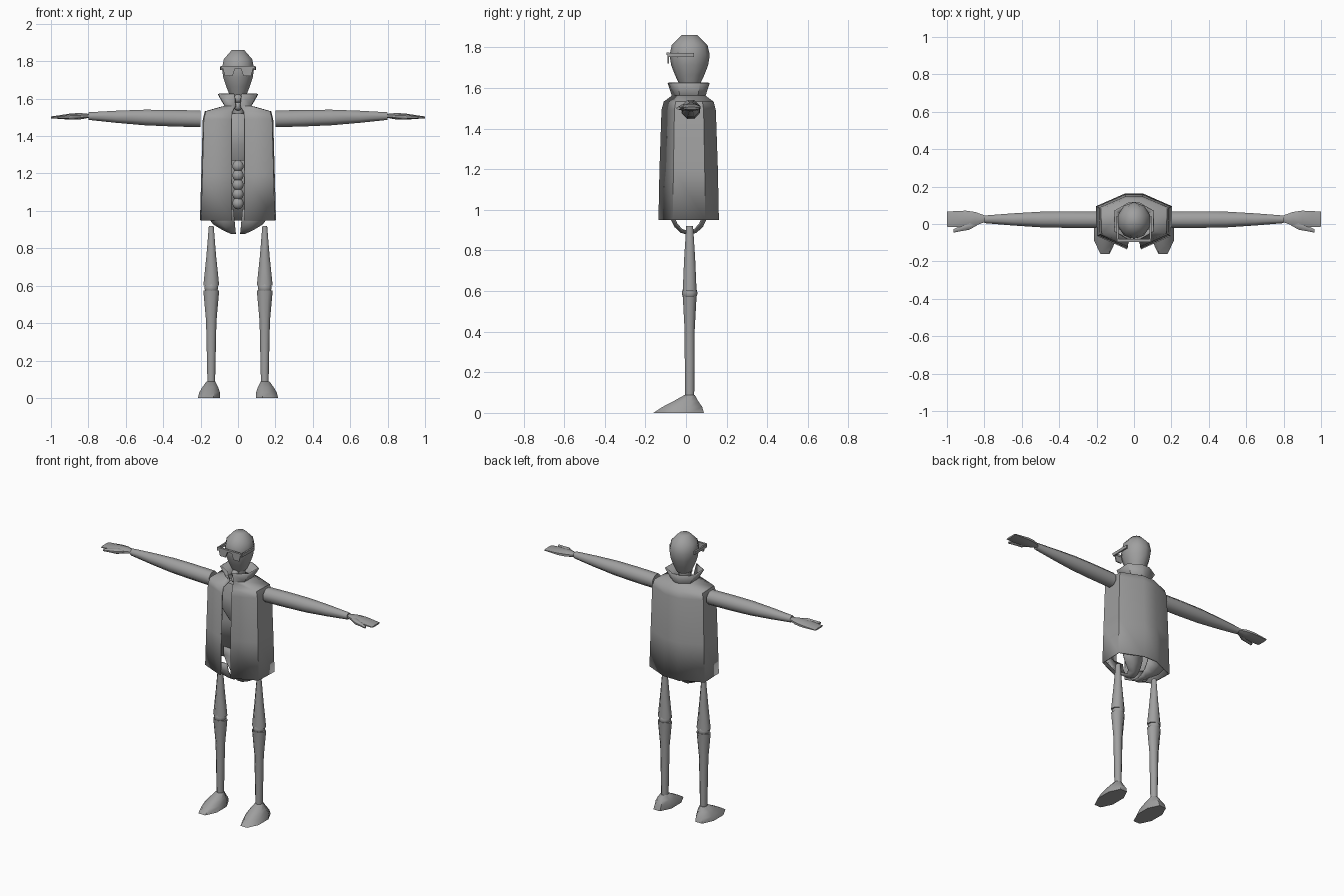
import bpy, bmesh, math
from mathutils import Vector

cube = bpy.data.objects.get("Cube")
if cube:
    bpy.data.objects.remove(cube, do_unlink=True)

shade = (0.35, 0.35, 0.35, 1)
grey = bpy.data.materials.new("plain grey")
grey.use_nodes = True
grey.diffuse_color = shade
grey.node_tree.nodes["Principled BSDF"].inputs["Base Color"].default_value = shade


def skin(name, rings, closed=True, thickness=0):
    """Skin a list of point rings; open strips are thickened, closed ones capped."""
    bm = bmesh.new()
    loops = [[bm.verts.new(point) for point in ring] for ring in rings]
    count = len(loops[0])
    for lower, upper in zip(loops, loops[1:]):
        for i in range(count if closed else count - 1):
            j = (i + 1) % count
            bm.faces.new((lower[i], lower[j], upper[j], upper[i]))
    if closed:
        bm.faces.new(loops[0])
        bm.faces.new(loops[-1])
    bmesh.ops.recalc_face_normals(bm, faces=bm.faces)
    mesh = bpy.data.meshes.new(name)
    bm.to_mesh(mesh)
    bm.free()
    mesh.materials.append(grey)
    part = bpy.data.objects.new(name, mesh)
    bpy.context.collection.objects.link(part)
    if thickness:
        shell = part.modifiers.new("thickness", "SOLIDIFY")
        shell.thickness = thickness
        shell.offset = 0
    bpy.ops.object.select_all(action="DESELECT")
    part.select_set(True)
    bpy.context.view_layer.objects.active = part
    bpy.ops.object.shade_smooth_by_angle(angle=math.radians(50))


def limb(name, start, end, radii, flat_start=1, flat_end=1, sides=8):
    """Tube with evenly spaced radii; the flat values scale its second cross axis."""
    start, end = Vector(start), Vector(end)
    span = [abs(value) for value in end - start]
    along = span.index(max(span))
    first, second = [axis for axis in range(3) if axis != along]
    rings = []
    for step, radius in enumerate(radii):
        t = step / (len(radii) - 1)
        flat = flat_start + (flat_end - flat_start) * t
        ring = []
        for k in range(sides):
            angle = math.tau * (k + 0.5) / sides
            point = start.lerp(end, t)
            point[first] += radius * math.cos(angle)
            point[second] += radius * flat * math.sin(angle)
            ring.append(point)
        rings.append(ring)
    skin(name, rings)


def ball(name, centre, radius):
    bpy.ops.mesh.primitive_uv_sphere_add(segments=10, ring_count=6,
                                         radius=radius, location=centre)
    part = bpy.context.object
    part.name = name
    part.data.materials.append(grey)
    bpy.ops.object.shade_smooth_by_angle(angle=math.radians(50))


# Head, neck and throat beads
limb("head", (0, 0.018, 1.615), (0, 0.018, 1.86),
     (0.045, 0.066, 0.083, 0.09, 0.08, 0.035), 1.1, 1.1, sides=10)
limb("neck", (0, 0.02, 1.5), (0, 0.015, 1.63), (0.03, 0.04))
for bead in range(2):
    ball(f"throat_bead_{bead}", (0, -0.03, 1.56 + 0.04 * bead), 0.024)

# Open jacket with a raised collar: one half outline, mirrored, scaled by height
half_outline = [(0.18, -1), (0.97, -0.52), (1, 0.55), (0.25, 1)]
outline = half_outline + [(-x, y) for x, y in reversed(half_outline)]
jacket_sizes = [(1.625, 0.105, 0.1), (1.56, 0.07, 0.08), (1.53, 0.175, 0.12),
                (1.49, 0.185, 0.13), (1.2, 0.193, 0.14), (0.95, 0.2, 0.145)]
skin("jacket", [[(x * width, 0.013 + y * depth, z) for x, y in outline]
                for z, width, depth in jacket_sizes], closed=False, thickness=0.008)

# Chest and spine inside the jacket
limb("chest", (0, 0.02, 1.27), (0, 0.02, 1.52), (0.08, 0.14, 0.14, 0.09),
     0.6, 0.6, sides=10)
for bead in range(5):
    ball(f"spine_bead_{bead}", (0, 0.03, 1.04 + 0.05 * bead), 0.032)

# Glasses bar across the brow
limb("glasses_bar", (-0.09, -0.088, 1.768), (0.09, -0.088, 1.768), (0.01, 0.01), sides=4)

for side, word in ((1, "left"), (-1, "right")):
    # Lens and temple of the glasses
    lens = [(0.012, 1.77), (0.083, 1.77), (0.07, 1.72), (0.03, 1.72)]
    skin(f"{word}_lens", [[(side * x, y, z) for x, z in lens] for y in (-0.09, -0.083)])
    limb(f"{word}_temple", (side * 0.087, -0.09, 1.762), (side * 0.09, 0.04, 1.762),
         (0.007, 0.007), 2, 2, sides=4)

    # Pelvis strap, curved under the body and leaving a leg hole at the side
    strap = []
    for step in range(9):
        angle = math.pi * step / 8
        drop = math.sin(angle)
        y = 0.013 + 0.095 * math.cos(angle)
        z = 1.01 - 0.13 * drop
        inner = 0.012 + 0.012 * (1 - drop)
        outer = 0.17 - 0.11 * drop ** 3
        middle = (inner + outer) / 2
        strap.append([(side * inner, y, z), (side * middle, y, z),
                      (side * outer, y * 0.85, z + 0.012)])
    skin(f"{word}_pelvis", strap, closed=False, thickness=0.008)

    # Arm, hand and thumb
    limb(f"{word}_arm", (side * 0.2, 0.023, 1.492), (side * 0.8, 0.025, 1.507),
         (0.048, 0.048, 0.045, 0.035, 0.022))
    limb(f"{word}_hand", (side * 0.8, 0.028, 1.508), (side, 0.026, 1.5),
         (0.02, 0.04, 0.048, 0.046, 0.044), 0.6, 0.12)
    limb(f"{word}_thumb", (side * 0.84, 0.005, 1.506), (side * 0.965, -0.037, 1.5),
         (0.014, 0.024, 0.016, 0.01), 0.7, 0.7)

    # Leg and shoe
    leg_x, leg_y = side * 0.143, 0.018
    limb(f"{word}_thigh", (leg_x, leg_y, 0.92), (leg_x, leg_y, 0.6),
         (0.014, 0.028, 0.046), 1.3, 0.8)
    ball(f"{word}_knee", (leg_x, leg_y, 0.59), 0.039)
    limb(f"{word}_shin", (leg_x, leg_y, 0.575), (leg_x, leg_y, 0.08),
         (0.046, 0.03, 0.026, 0.022), 0.8, 1.1)
    limb(f"{word}_shoe", (side * 0.155, -0.036, 0), (side * 0.145, leg_y, 0.088),
         (0.064, 0.06, 0.045, 0.025), 2.1, 1.1)
